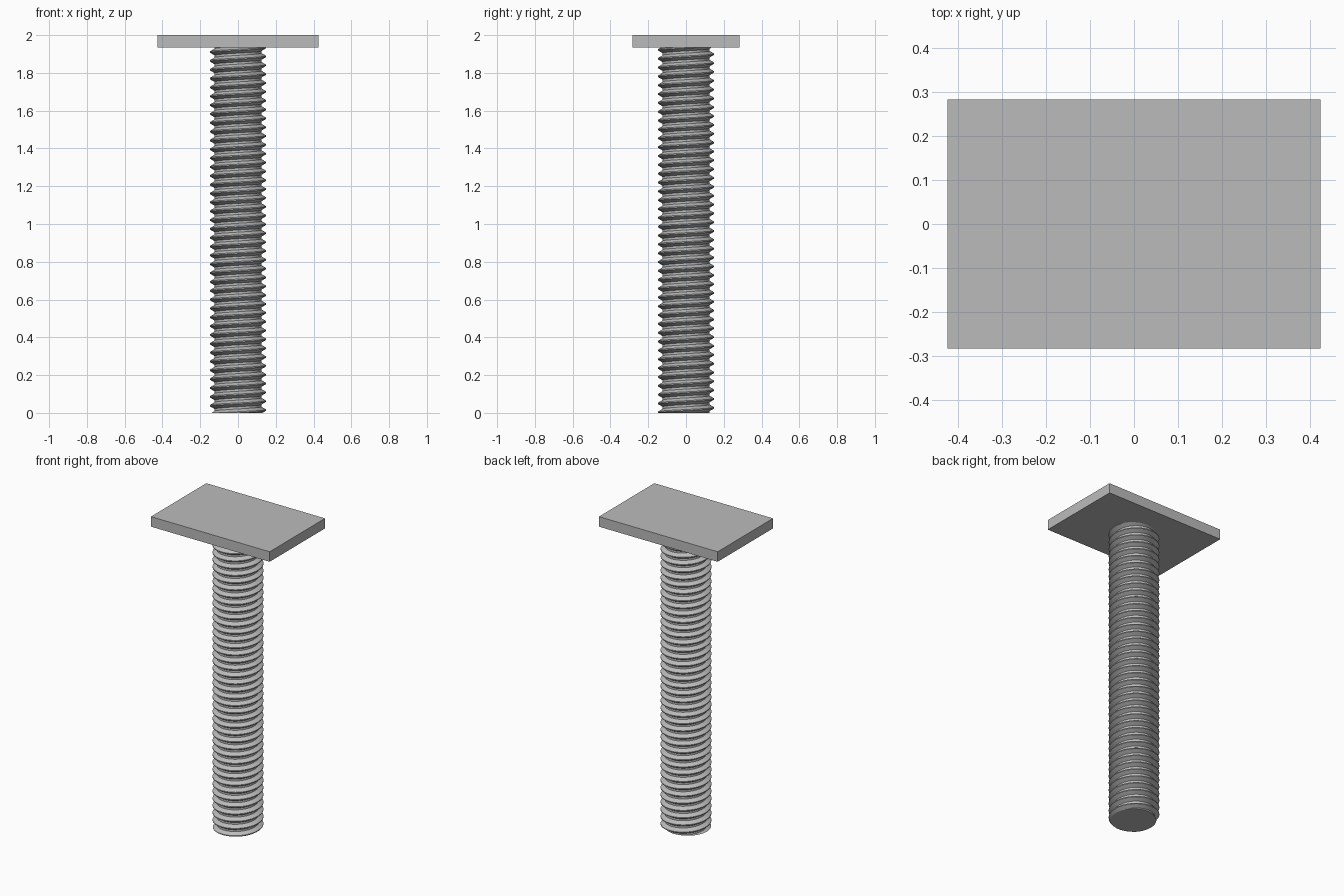
import bpy, bmesh, math
from mathutils import Vector

cube = bpy.data.objects.get("Cube")
if cube:
    bpy.data.objects.remove(cube, do_unlink=True)

PLATE = Vector((0.85, 0.566, 0.065))
HEIGHT = 2.0
SHANK_TOP = HEIGHT - PLATE.z
CREST, ROOT = 0.149, 0.124
PITCH = 0.0468
STEPS = 48

steel = bpy.data.materials.new("steel grey")
steel.use_nodes = True
steel.diffuse_color = (0.5, 0.5, 0.5, 1)
steel.node_tree.nodes["Principled BSDF"].inputs["Base Color"].default_value = (0.5, 0.5, 0.5, 1)


def finish(name, bm):
    bmesh.ops.recalc_face_normals(bm, faces=bm.faces)
    mesh = bpy.data.meshes.new(name)
    bm.to_mesh(mesh)
    bm.free()
    mesh.materials.append(steel)
    obj = bpy.data.objects.new(name, mesh)
    bpy.context.collection.objects.link(obj)
    return obj


# Flat rectangular head plate
bm = bmesh.new()
bmesh.ops.create_cube(bm, size=1)
bmesh.ops.scale(bm, vec=PLATE, verts=bm.verts)
bmesh.ops.translate(bm, vec=(0, 0, HEIGHT - PLATE.z / 2), verts=bm.verts)
finish("head_plate", bm)

# Threaded shank: one tooth profile swept along a right-handed helix
bm = bmesh.new()
start = 0.015 - 2 * PITCH
tooth = [(CREST, -1 / 16), (CREST, 1 / 16), (ROOT, 3 / 8), (ROOT, 5 / 8), (CREST, 15 / 16)]
verts = [bm.verts.new((r, 0, start + t * PITCH)) for r, t in tooth]
edges = [bm.edges.new(pair) for pair in zip(verts, verts[1:])]
turns = math.ceil(SHANK_TOP / PITCH) + 4
bmesh.ops.spin(bm, geom=verts + edges, cent=(0, 0, 0), axis=(0, 0, 1),
               dvec=(0, 0, PITCH / STEPS), angle=2 * math.pi * turns,
               steps=turns * STEPS, use_duplicate=False)
bmesh.ops.remove_doubles(bm, verts=bm.verts, dist=0.0005)

# Trim both ends of the thread flat and cap them
for z, direction in ((0, -1), (SHANK_TOP, 1)):
    cut = bmesh.ops.bisect_plane(bm, geom=bm.verts[:] + bm.edges[:] + bm.faces[:],
                                 plane_co=(0, 0, z), plane_no=(0, 0, direction),
                                 clear_outer=True)
    rim = [e for e in cut["geom_cut"] if isinstance(e, bmesh.types.BMEdge)]
    bmesh.ops.contextual_create(bm, geom=rim)
shank = finish("threaded_shank", bm)

bpy.ops.object.select_all(action="DESELECT")
shank.select_set(True)
bpy.context.view_layer.objects.active = shank
bpy.ops.object.shade_smooth_by_angle(angle=math.radians(25))
